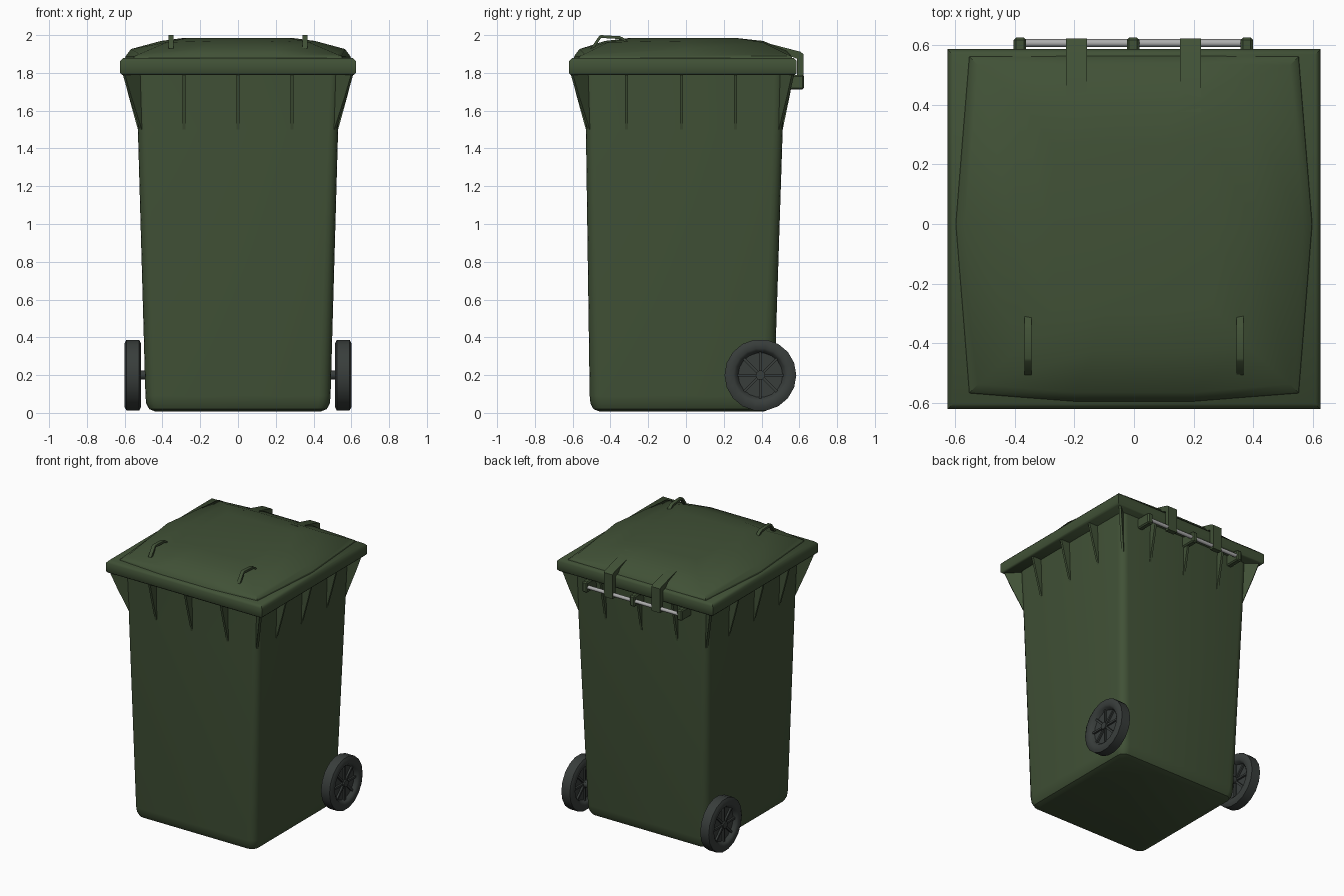
import bpy, bmesh, math
from mathutils import Matrix, Vector

if "Cube" in bpy.data.objects:
    bpy.data.objects.remove(bpy.data.objects["Cube"])

def material(name, rgb):
    m = bpy.data.materials.new(name)
    m.diffuse_color = (*rgb, 1)
    m.use_nodes = True
    m.node_tree.nodes["Principled BSDF"].inputs["Base Color"].default_value = m.diffuse_color
    return m

GREEN = material("bin_green", (0.052, 0.082, 0.037))
RUBBER = material("wheel_dark_grey", (0.040, 0.047, 0.044))
STEEL = material("hinge_steel", (0.42, 0.42, 0.42))

def finish(name, bm, mat, angle=35):
    bmesh.ops.recalc_face_normals(bm, faces=bm.faces)
    me = bpy.data.meshes.new(name)
    bm.to_mesh(me)
    bm.free()
    me.materials.append(mat)
    ob = bpy.data.objects.new(name, me)
    bpy.context.collection.objects.link(ob)
    bpy.ops.object.select_all(action='DESELECT')
    ob.select_set(True)
    bpy.context.view_layer.objects.active = ob
    bpy.ops.object.shade_smooth_by_angle(angle=math.radians(angle))
    return ob

def loft(bm, rings, closed=False):
    vs = [[bm.verts.new(p) for p in r] for r in rings]
    n = len(vs[0])
    pairs = list(zip(vs, vs[1:])) + ([(vs[-1], vs[0])] if closed else [])
    for a, b in pairs:
        for i in range(n):
            j = (i + 1) % n
            bm.faces.new((a[i], a[j], b[j], b[i]))
    if not closed:
        bm.faces.new(vs[0])
        bm.faces.new(vs[-1])

def rounded(hx, y0, y1, r, z, seg=4):
    pts = []
    for k, (cx, cy) in enumerate([(hx - r, y1 - r), (r - hx, y1 - r), (r - hx, y0 + r), (hx - r, y0 + r)]):
        for s in range(seg + 1):
            a = math.radians(90 * (k + s / seg))
            pts.append((cx + r * math.cos(a), cy + r * math.sin(a), z))
    return pts

def box(bm, lo, hi, bevel=0.0):
    lo, hi = Vector(lo), Vector(hi)
    m = Matrix.Translation((lo + hi) / 2) @ Matrix.Diagonal((*(hi - lo), 1))
    v = bmesh.ops.create_cube(bm, size=1, matrix=m)['verts']
    if bevel:
        e = list({e for q in v for e in q.link_edges})
        bmesh.ops.bevel(bm, geom=e, offset=bevel, segments=1, affect='EDGES')

def rod(bm, x0, x1, y, z, r, seg=16):
    m = Matrix.Translation(((x0 + x1) / 2, y, z)) @ Matrix.Rotation(math.pi / 2, 4, 'Y')
    bmesh.ops.create_cone(bm, cap_ends=True, segments=seg, radius1=r, radius2=r,
                          depth=abs(x1 - x0), matrix=m)

def strip(bm, x, w, yz):
    # side outline in y/z extruded across x
    loft(bm, [[(x + s * w / 2, y, z) for y, z in yz] for s in (-1, 1)])

# tapered body with rounded corners and base
bm = bmesh.new()
loft(bm, [rounded(0.44, -0.46, 0.415, 0.03, 0.008),
          rounded(0.47, -0.49, 0.445, 0.05, 0.02),
          rounded(0.486, -0.506, 0.461, 0.06, 0.05),
          rounded(0.49, -0.51, 0.466, 0.06, 0.09),
          rounded(0.53, -0.53, 0.512, 0.05, 1.5),
          rounded(0.54, -0.54, 0.52, 0.05, 1.82)])
finish("body", bm, GREEN)

# triangular ribs under the rim
bm = bmesh.new()
def rib(foot, direction, reach, t=0.016):
    d = Vector((*direction, 0)).normalized()
    side = Vector((-d.y, d.x, 0)) * t / 2
    p = Vector((*foot, 0))
    prof = [(-0.03, 1.5), (0.0, 1.5), (reach * 0.62, 1.68), (reach, 1.80), (-0.03, 1.80)]
    loft(bm, [[p + d * o + s * side + Vector((0, 0, z)) for o, z in prof] for s in (-1, 1)])
for x in (-0.287, 0, 0.287):
    rib((x, -0.53), (0, -1), 0.08)
    rib((x, 0.512), (0, 1), 0.06)
for s in (-1, 1):
    for y in (-0.315, -0.025, 0.262):
        rib((s * 0.53, y), (s, 0), 0.08)
    rib((s * 0.515, -0.515), (s, -1), 0.13)
    rib((s * 0.515, 0.497), (s, 0.85), 0.11)
finish("ribs", bm, GREEN)

# lid rim
def rect(d, z):
    x, y0, y1 = 0.625 - d, -0.62 + d, 0.586 - d
    return [(x, y1, z), (-x, y1, z), (-x, y0, z), (x, y0, z)]
bm = bmesh.new()
loft(bm, [rect(0.012, 1.788), rect(0, 1.80), rect(0, 1.862), rect(0.018, 1.88)])
finish("lid_rim", bm, GREEN, 50)

# domed lid panel: corners sit lower than the middle of each side
def panel(d, zc, zm):
    right = [(0.555 - d, -0.57 + d, zc), (0.6 - d, 0, zm), (0.555 - d, 0.565 - d, zc)]
    back = [(0.2, 0.568 - d, zm - 0.01), (-0.2, 0.568 - d, zm - 0.01)]
    left = [(-x, y, z) for x, y, z in reversed(right)]
    return right + back + left + [(-0.2, -0.597 + d, zm), (0.2, -0.597 + d, zm)]
bm = bmesh.new()
top = [(x * k, y * k - 0.01, 1.985) for k in (0.48,) for x, y, z in panel(0, 0, 0)]
mid = [(x * 0.68, y * 0.72, 1.962 if abs(x) > 0.5 and abs(y) > 0.3 else 1.969)
       for x, y, z in panel(0, 0, 0)]
loft(bm, [panel(0, 1.87, 1.87), panel(0.006, 1.888, 1.89), panel(0.033, 1.90, 1.926), mid, top])
finish("lid_panel", bm, GREEN, 30)

# two lid handles
bm = bmesh.new()
for x in (-0.355, 0.355):
    strip(bm, x, 0.025, [(-0.505, 1.93), (-0.46, 1.995), (-0.45, 2.0), (-0.35, 1.994), (-0.335, 1.988),
                         (-0.295, 1.955), (-0.31, 1.955), (-0.345, 1.979), (-0.45, 1.985), (-0.487, 1.93)])
finish("lid_handles", bm, GREEN)

# hinge straps that wrap over the back edge
bm = bmesh.new()
for x in (-0.193, 0.189):
    strip(bm, x, 0.07, [(0.375, 1.95), (0.375, 1.972), (0.605, 1.912), (0.622, 1.90), (0.622, 1.725),
                        (0.588, 1.725), (0.588, 1.875), (0.56, 1.885)])
finish("hinge_straps", bm, GREEN)

# hinge blocks and rod
bm = bmesh.new()
for x in (-0.382, -0.003, 0.378):
    box(bm, (x - 0.021, 0.51, 1.712), (x + 0.021, 0.624, 1.79), 0.008)
finish("hinge_blocks", bm, GREEN)
bm = bmesh.new()
rod(bm, -0.385, 0.382, 0.606, 1.75, 0.013)
finish("hinge_rod", bm, STEEL)

# wheels: lathed tyre and dish, with spokes and hub on each face
WY, WZ, WX, N = 0.394, 0.2, 0.557, 18
half = [(0.014, 0.118), (0.034, 0.130), (0.043, 0.142), (0.043, 0.172), (0.034, 0.19)]
profile = [(0.014, 0.004)] + half + [(-a, r) for a, r in reversed(half)] + [(-0.014, 0.004)]
for side, s in (("left", -1), ("right", 1)):
    bm = bmesh.new()
    loft(bm, [[(s * WX + a, WY + r * math.cos(2 * math.pi * i / N), WZ + r * math.sin(2 * math.pi * i / N))
               for i in range(N)] for a, r in profile])
    finish(side + "_wheel", bm, RUBBER, 40)
    bm = bmesh.new()
    rod(bm, s * WX - 0.036, s * WX + 0.036, WY, WZ, 0.025, 12)
    for k in range(4):
        m = (Matrix.Translation((s * WX, WY, WZ)) @ Matrix.Rotation(k * math.pi / 4, 4, 'X')
             @ Matrix.Diagonal((0.054, 0.245, 0.014, 1)))
        bmesh.ops.create_cube(bm, size=1, matrix=m)
    finish(side + "_wheel_spokes", bm, RUBBER)

# axle
bm = bmesh.new()
rod(bm, -0.53, 0.53, WY, WZ, 0.024)
finish("axle", bm, RUBBER)
